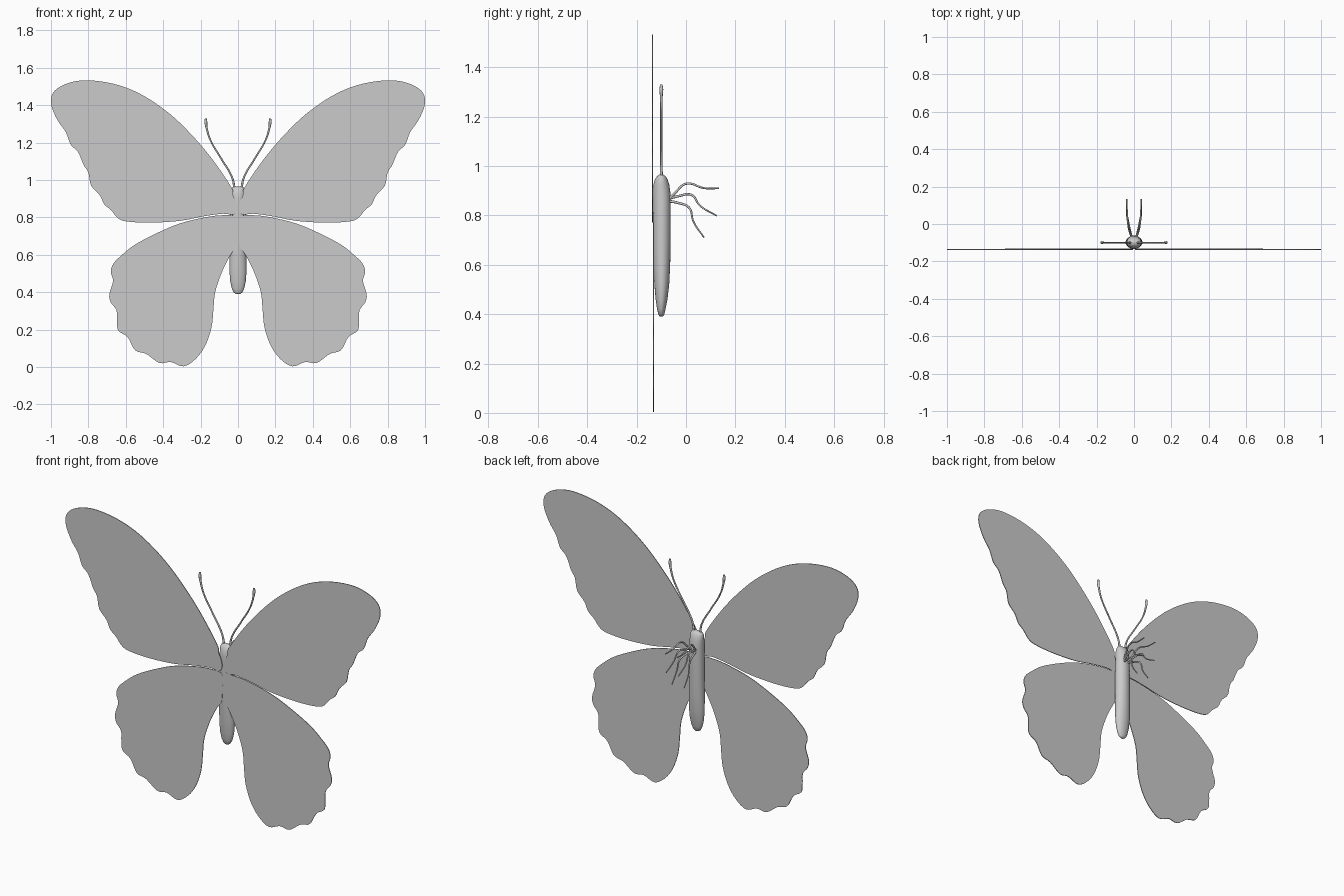
import bpy, bmesh, math
from mathutils import Vector

if "Cube" in bpy.data.objects:
    bpy.data.objects.remove(bpy.data.objects["Cube"])

grey = bpy.data.materials.new("plain grey")
grey.diffuse_color = (0.6, 0.6, 0.6, 1)
grey.use_nodes = True
grey.node_tree.nodes["Principled BSDF"].inputs["Base Color"].default_value = grey.diffuse_color


def finish(ob, angle=50):
    bpy.ops.object.select_all(action='DESELECT')
    ob.select_set(True)
    bpy.context.view_layer.objects.active = ob
    if ob.type == 'CURVE':
        bpy.ops.object.convert(target='MESH')
        ob = bpy.context.object
    ob.data.materials.clear()
    ob.data.materials.append(grey)
    bpy.ops.object.shade_smooth_by_angle(angle=math.radians(angle))
    return ob


def mesh_object(name, bm):
    me = bpy.data.meshes.new(name)
    bmesh.ops.recalc_face_normals(bm, faces=bm.faces)
    bm.to_mesh(me)
    bm.free()
    ob = bpy.data.objects.new(name, me)
    bpy.context.collection.objects.link(ob)
    return ob


def smooth_loop(pts, steps=4):
    """Closed Catmull-Rom curve through the points."""
    p = [Vector(q) for q in pts]
    n, out = len(p), []
    for i in range(n):
        a, b, c, d = p[i - 1], p[i], p[(i + 1) % n], p[(i + 2) % n]
        for k in range(steps):
            t = k / steps
            out.append(0.5 * (2 * b + (c - a) * t + (2 * a - 5 * b + 4 * c - d) * t ** 2
                              + (3 * b - a - 3 * c + d) * t ** 3))
    return out


def wing(name, outline, side, y, thick=0.004):
    """Thin plate cut to the outline, facing the front."""
    bm = bmesh.new()
    rim = smooth_loop(outline)
    front = bm.faces.new([bm.verts.new((side * q.x, y - thick / 2, q.y)) for q in rim])
    ext = bmesh.ops.extrude_face_region(bm, geom=[front], use_keep_orig=True)
    moved = [g for g in ext['geom'] if isinstance(g, bmesh.types.BMVert)]
    bmesh.ops.translate(bm, verts=moved, vec=(0, thick, 0))
    bmesh.ops.triangulate(bm, faces=[f for f in bm.faces if len(f.verts) > 4])
    return finish(mesh_object(name, bm), 40)


def tube(name, pts, radii, r=0.005):
    cu = bpy.data.curves.new(name, 'CURVE')
    cu.dimensions = '3D'
    cu.bevel_depth = r
    cu.bevel_resolution = 2
    cu.use_fill_caps = True
    cu.resolution_u = 6
    sp = cu.splines.new('BEZIER')
    sp.bezier_points.add(len(pts) - 1)
    for bp, co, rad in zip(sp.bezier_points, pts, radii):
        bp.co, bp.radius = co, rad
        bp.handle_left_type = bp.handle_right_type = 'AUTO'
    ob = bpy.data.objects.new(name, cu)
    bpy.context.collection.objects.link(ob)
    return finish(ob)


# Wing outlines (x, z)
forewing = [(0.032, 0.955), (0.10, 1.06), (0.18, 1.165), (0.27, 1.265), (0.36, 1.35), (0.47, 1.43),
            (0.58, 1.487), (0.70, 1.522), (0.83, 1.533), (0.93, 1.51), (0.99, 1.465), (0.998, 1.40),
            (0.965, 1.32), (0.92, 1.255), (0.895, 1.19), (0.855, 1.15), (0.825, 1.08), (0.80, 1.04),
            (0.785, 0.97), (0.74, 0.92), (0.715, 0.87), (0.68, 0.84), (0.64, 0.795), (0.59, 0.778),
            (0.47, 0.772), (0.31, 0.782), (0.18, 0.807), (0.08, 0.82), (0.025, 0.815), (0.006, 0.845),
            (0.012, 0.885), (0.026, 0.92)]
hindwing = [(0.008, 0.80), (0.08, 0.812), (0.18, 0.80), (0.31, 0.768), (0.43, 0.718), (0.55, 0.655),
            (0.62, 0.60), (0.665, 0.555), (0.68, 0.51), (0.668, 0.46), (0.688, 0.39), (0.68, 0.345),
            (0.65, 0.305), (0.648, 0.25), (0.64, 0.195), (0.59, 0.16), (0.55, 0.09), (0.49, 0.07),
            (0.42, 0.022), (0.36, 0.027), (0.29, 0.004), (0.225, 0.045), (0.175, 0.115), (0.142, 0.21),
            (0.132, 0.30), (0.122, 0.40), (0.085, 0.51), (0.04, 0.60), (0.012, 0.64), (0.006, 0.70)]

# Body: stacked elliptical rings (z, half width, half depth, centre y)
rings = [(0.39, 0.010, 0.006, -0.100), (0.398, 0.022, 0.012, -0.100), (0.42, 0.033, 0.017, -0.100),
         (0.46, 0.042, 0.024, -0.099), (0.52, 0.046, 0.030, -0.098), (0.60, 0.045, 0.034, -0.098),
         (0.70, 0.043, 0.036, -0.098), (0.80, 0.043, 0.036, -0.098), (0.87, 0.041, 0.036, -0.098),
         (0.90, 0.040, 0.035, -0.099), (0.925, 0.040, 0.032, -0.100), (0.945, 0.039, 0.026, -0.100),
         (0.958, 0.034, 0.018, -0.100), (0.965, 0.024, 0.008, -0.100)]
bm = bmesh.new()
N = 24
loops = [[bm.verts.new((a * math.cos(t * math.tau / N), y + b * math.sin(t * math.tau / N), z))
          for t in range(N)] for z, a, b, y in rings]
for lo, hi in zip(loops, loops[1:]):
    for i in range(N):
        j = (i + 1) % N
        bm.faces.new((lo[i], lo[j], hi[j], hi[i]))
bm.faces.new(loops[0])
bm.faces.new(loops[-1])
finish(mesh_object("body", bm), 60)

# Legs as (y, z) paths
legs = {"front_leg": [(-0.07, 0.865), (-0.045, 0.89), (0.0, 0.928), (0.075, 0.91), (0.133, 0.909)],
        "middle_leg": [(-0.07, 0.868), (-0.03, 0.878), (0.022, 0.883), (0.056, 0.84), (0.125, 0.798)],
        "hind_leg": [(-0.07, 0.858), (-0.03, 0.85), (0.012, 0.832), (0.03, 0.775), (0.073, 0.71)]}
leg_x = [0.012, 0.022, 0.032, 0.037, 0.039]

for side, label in ((-1, "left"), (1, "right")):
    wing(label + "_forewing", forewing, side, -0.136)
    wing(label + "_hindwing", hindwing, side, -0.132)
    for name, path in legs.items():
        tube(f"{label}_{name}", [(side * x, y, z) for x, (y, z) in zip(leg_x, path)],
             [1.1, 1, 0.9, 0.75, 0.6])
    # Antenna with a clubbed tip
    feeler = [(0.018, 0.95), (0.03, 1.01), (0.09, 1.115), (0.148, 1.215), (0.168, 1.28),
              (0.172, 1.31), (0.172, 1.33)]
    tube(label + "_antenna", [(side * x, -0.1, z) for x, z in feeler],
         [1.3, 1, 0.9, 0.9, 1.1, 1.6, 1.0])
